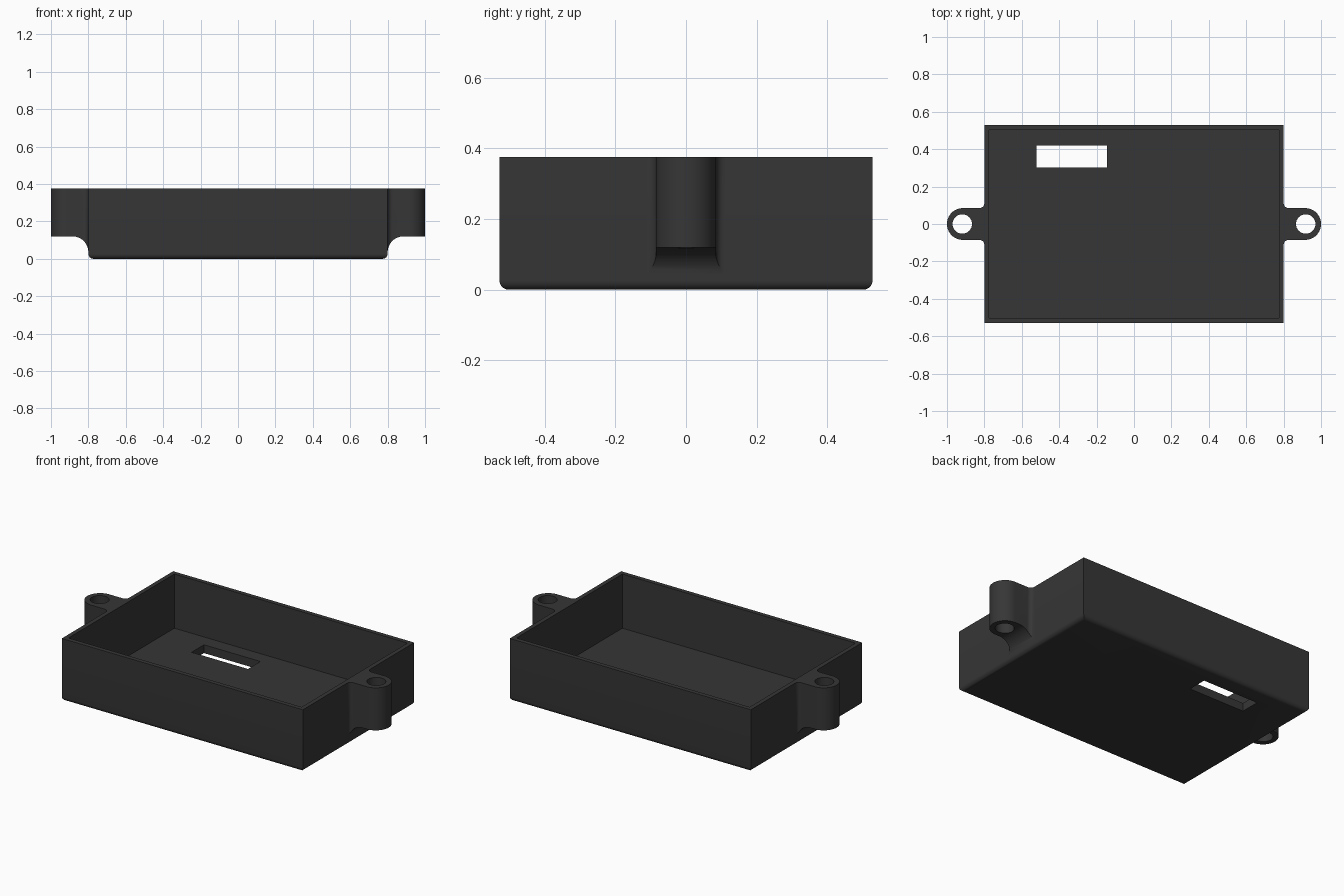
import bpy, bmesh, math
from mathutils import Vector

if "Cube" in bpy.data.objects:
    bpy.data.objects.remove(bpy.data.objects["Cube"])

plastic = bpy.data.materials.new("charcoal plastic")
plastic.diffuse_color = (0.037, 0.037, 0.037, 1)
plastic.use_nodes = True
plastic.node_tree.nodes["Principled BSDF"].inputs["Base Color"].default_value = plastic.diffuse_color


def prism(name, points, lo, hi, to_3d):
    """Extrude a 2D outline from lo to hi; to_3d maps (a, b, depth) to a position."""
    bm = bmesh.new()
    face = bm.faces.new([bm.verts.new(to_3d(a, b, lo)) for a, b in points])
    new = bmesh.ops.extrude_face_region(bm, geom=[face])["geom"]
    shift = Vector(to_3d(0, 0, hi)) - Vector(to_3d(0, 0, lo))
    bmesh.ops.translate(bm, vec=shift, verts=[g for g in new if isinstance(g, bmesh.types.BMVert)])
    bmesh.ops.recalc_face_normals(bm, faces=bm.faces)
    mesh = bpy.data.meshes.new(name)
    bm.to_mesh(mesh)
    bm.free()
    mesh.materials.append(plastic)
    obj = bpy.data.objects.new(name, mesh)
    bpy.context.collection.objects.link(obj)
    return obj


def upright(a, b, d):
    return (a, b, d)


def sideways(a, b, d):
    return (a, d, b)


def rect(x0, x1, y0, y1):
    return [(x0, y0), (x1, y0), (x1, y1), (x0, y1)]


def arc(cx, cy, r, start, end, n):
    angles = [math.radians(start + (end - start) * i / n) for i in range(n + 1)]
    return [(cx + r * math.cos(t), cy + r * math.sin(t)) for t in angles]


def activate(obj):
    bpy.ops.object.select_all(action='DESELECT')
    obj.select_set(True)
    bpy.context.view_layer.objects.active = obj


def cut(obj, cutter):
    cutter.hide_render = True
    mod = obj.modifiers.new("cut", 'BOOLEAN')
    mod.operation, mod.solver, mod.object = 'DIFFERENCE', 'EXACT', cutter
    activate(obj)
    bpy.ops.object.modifier_apply(modifier=mod.name)
    bpy.data.objects.remove(cutter)


W, D, H = 0.8, 0.528, 0.375      # half width, half depth, height
WALL, FLOOR = 0.026, 0.05

# Open tray with rounded bottom edges
tray = prism("tray", rect(-W, W, -D, D), 0, H, upright)
bm = bmesh.new()
bm.from_mesh(tray.data)
bottom = [e for e in bm.edges if all(v.co.z < 0.001 for v in e.verts)]
bmesh.ops.bevel(bm, geom=bottom, offset=0.026, segments=6, profile=0.5, affect='EDGES')
bm.to_mesh(tray.data)
bm.free()
cut(tray, prism("cavity", rect(WALL - W, W - WALL, WALL - D, D - WALL), FLOOR, H + 0.1, upright))

# Rectangular slot through the floor
cut(tray, prism("slot", rect(-0.52, -0.145, 0.302, 0.42), -0.1, 0.2, upright))

# Screw ear: rounded tab that flares into the side wall
R, FILLET, EAR_X = 0.085, 0.026, 0.915
outline = ([(W - 0.006, -R - FILLET)]
           + arc(W + FILLET, -R - FILLET, FILLET, 180, 90, 6)
           + arc(EAR_X, 0, R, -90, 90, 28)
           + arc(W + FILLET, R + FILLET, FILLET, 270, 180, 6)
           + [(W - 0.006, R + FILLET)])
ear = prism("screw_ears", outline, 0.035, H, upright)

# Concave curve under the ear, then the screw hole
under = [(W, -0.1)] + arc(W + 0.085, 0.035, 0.085, 180, 90, 12) + [(1.2, 0.12), (1.2, -0.1)]
cut(ear, prism("underside", under, -0.3, 0.3, sideways))
cut(ear, prism("screw_hole", arc(0.918, 0, 0.052, 0, 348.75, 31), -0.1, 0.6, upright))

# Matching ear on the other side
mirror = ear.modifiers.new("mirror", 'MIRROR')
mirror.use_mirror_merge = False
activate(ear)
bpy.ops.object.modifier_apply(modifier=mirror.name)

for obj in (tray, ear):
    activate(obj)
    bpy.ops.object.shade_smooth_by_angle(angle=math.radians(30))
